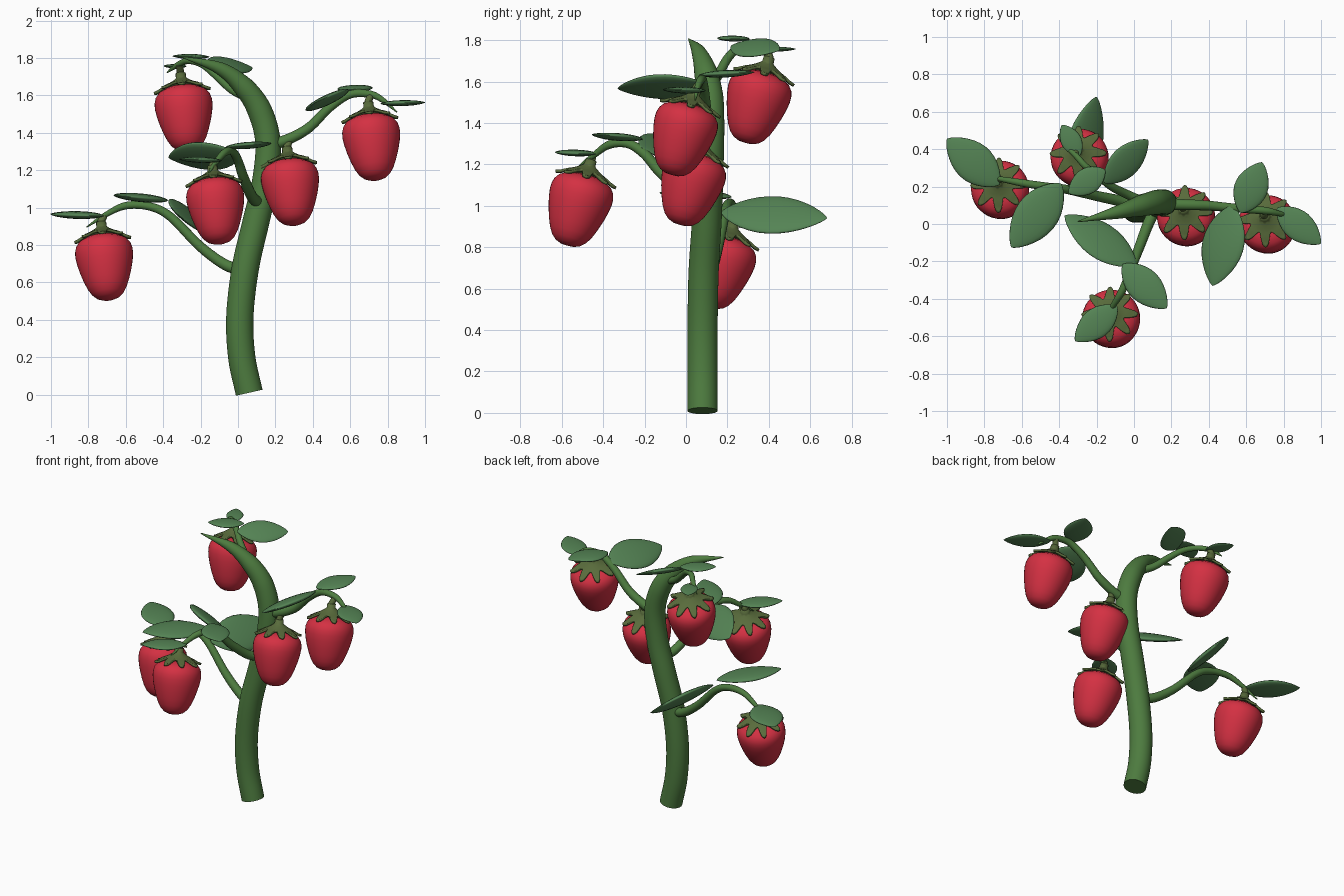
import bpy, bmesh
from math import sin, cos, pi, tau
from mathutils import Vector as V


def material(name, rgb):
    m = bpy.data.materials.new(name)
    m.diffuse_color = (*rgb, 1)
    return m


STEM = material("stem_green", (0.075, 0.20, 0.05))
LEAF = material("leaf_green", (0.09, 0.23, 0.09))
RED = material("fruit_red", (0.66, 0.03, 0.055))
CALYX = material("calyx_green", (0.10, 0.15, 0.045))


def skin(name, rings, mat, caps=True):
    """Join equal-sized rings of points into one smooth mesh."""
    bm = bmesh.new()
    vs = [[bm.verts.new(p) for p in ring] for ring in rings]
    for a, b in zip(vs, vs[1:]):
        n = len(a)
        for i in range(n):
            bm.faces.new((a[i], a[(i + 1) % n], b[(i + 1) % n], b[i]))
    if caps:
        bm.faces.new(vs[0])
        bm.faces.new(vs[-1])
    bmesh.ops.recalc_face_normals(bm, faces=bm.faces)
    for f in bm.faces:
        f.smooth = True
    me = bpy.data.meshes.new(name)
    bm.to_mesh(me)
    bm.free()
    me.materials.append(mat)
    ob = bpy.data.objects.new(name, me)
    bpy.context.collection.objects.link(ob)
    return ob


def tube(name, pts, radii, mat, sides=24):
    """Tapered tube along a smooth curve through the points."""
    p = [V(q) for q in pts]
    p = [2 * p[0] - p[1]] + p + [2 * p[-1] - p[-2]]
    r = [radii[0]] + list(radii) + [radii[-1]]
    path = []
    for i in range(1, len(p) - 2):
        for k in range(6):
            t = k / 6
            a, b, c, d = p[i - 1:i + 3]
            q = 0.5 * (2 * b + (c - a) * t + (2 * a - 5 * b + 4 * c - d) * t ** 2
                       + (3 * b - a - 3 * c + d) * t ** 3)
            path.append((q, r[i] + (r[i + 1] - r[i]) * t))
    path.append((p[-2], r[-2]))
    rings, side = [], V((0.31, 0.95, 0.05))
    for i, (q, rad) in enumerate(path):
        d = (path[min(i + 1, len(path) - 1)][0] - path[max(i - 1, 0)][0]).normalized()
        side = (side - d * side.dot(d)).normalized()
        up = d.cross(side)
        rings.append([q + rad * (side * cos(tau * j / sides) + up * sin(tau * j / sides))
                      for j in range(sides)])
    ob = skin(name, rings, mat)
    ob.data.polygons[-1].use_smooth = ob.data.polygons[-2].use_smooth = False
    return ob


def leaf(name, base, tip, half, normal=(0, 0, 1)):
    """Plump oval blade with its poles at base and tip."""
    base, d = V(base), V(tip) - V(base)
    side = d.cross(V(normal)).normalized()
    up = side.cross(d).normalized()
    rings = []
    for k in range(17):
        s = (1 - cos(pi * k / 16)) / 2
        w = half * max(sin(pi * s ** 0.95), 0.002) ** 0.72
        rings.append([base + d * s + side * w * cos(tau * j / 20) + up * w * 0.2 * sin(tau * j / 20)
                      for j in range(20)])
    skin(name, rings, LEAF)


AXIS = V((-0.09, 0.27, 0.96)).normalized()
TURN = V((0, 0, 1)).rotation_difference(AXIS)
FRUIT = [(0.002, 0), (0.035, 0.003), (0.062, 0.014), (0.085, 0.035), (0.105, 0.068), (0.122, 0.11),
         (0.138, 0.16), (0.149, 0.205), (0.155, 0.245), (0.154, 0.275), (0.147, 0.3),
         (0.130, 0.323), (0.095, 0.343), (0.05, 0.353), (0.002, 0.355)]
CAP = [(0, 0.40), (0.022, 0.40), (0.04, 0.385), (0.07, 0.367), (0.1, 0.354), (0.13, 0.337), (0.165, 0.328)]


def cap_height(r):
    for (a, za), (b, zb) in zip(CAP, CAP[1:]):
        if r <= b:
            return za + (zb - za) * (r - a) / (b - a)
    return CAP[-1][1]


def berry(n, x, y, bottom, attach):
    origin = V((x, y, bottom + 0.196)) - AXIS * 0.2

    def place(r, a, z):
        return origin + TURN @ V((r * cos(a), r * sin(a), z))

    # fruit body
    skin(f"fruit_{n}", [[place(r, tau * j / 40, z) for j in range(40)] for r, z in FRUIT], RED)
    # star-shaped calyx: collar rings, then eight lobes
    count = 96
    angles = [tau * j / count for j in range(count)]
    rings = [[place(0.02, a, 0.43) for a in angles]]
    for k in range(9):
        ring = []
        for a in angles:
            lobe = (0.5 + 0.5 * cos(8 * a)) ** 1.2
            r = 0.022 + (0.06 + 0.07 * lobe) * k / 8
            ring.append(place(r, a, cap_height(r)))
        rings.append(ring)
    cal = skin(f"calyx_{n}", rings, CALYX, caps=False)
    mod = cal.modifiers.new("thickness", "SOLIDIFY")
    mod.thickness = 0.014
    mod.offset = 0
    # stalk up to the branch
    a, b = origin + AXIS * 0.38, origin + AXIS * 0.43
    tube(f"stalk_{n}", [a, b, attach], [0.03, 0.021, 0.018], CALYX, 14)


# main stem
tube("main_stem",
     [(0.06, 0.08, 0.01), (0.02, 0.08, 0.2), (0.01, 0.08, 0.42), (0.04, 0.085, 0.68), (0.095, 0.1, 0.92),
      (0.145, 0.11, 1.14), (0.16, 0.117, 1.35), (0.115, 0.115, 1.52), (0.03, 0.095, 1.645),
      (-0.1, 0.06, 1.745), (-0.3, 0.013, 1.805)],
     [0.073, 0.073, 0.073, 0.073, 0.072, 0.07, 0.068, 0.066, 0.056, 0.034, 0.003], STEM, 32)

# side branches
BRANCHES = {
    "left": [(0.04, 0.09, 0.67), (-0.06, 0.12, 0.69), (-0.2, 0.15, 0.79), (-0.36, 0.185, 0.95),
             (-0.47, 0.2, 1.005), (-0.6, 0.22, 1.01), (-0.71, 0.24, 0.96), (-0.81, 0.26, 0.895)],
    "front": [(0.125, 0.1, 1.03), (0.08, 0.01, 1.05), (0.03, -0.12, 1.16), (0.0, -0.2, 1.25),
              (-0.03, -0.28, 1.3), (-0.07, -0.37, 1.295), (-0.12, -0.45, 1.24), (-0.16, -0.53, 1.18)],
    "right": [(0.14, 0.115, 1.34), (0.23, 0.105, 1.35), (0.37, 0.1, 1.42), (0.49, 0.09, 1.535),
              (0.6, 0.08, 1.605), (0.71, 0.07, 1.605), (0.78, 0.055, 1.57), (0.85, 0.045, 1.51)],
    "upper": [(0.07, 0.11, 1.58), (-0.03, 0.155, 1.63), (-0.12, 0.2, 1.71), (-0.19, 0.255, 1.765),
              (-0.26, 0.31, 1.785), (-0.31, 0.365, 1.77), (-0.35, 0.4, 1.745), (-0.38, 0.42, 1.72)],
}
for name, pts in BRANCHES.items():
    k = 0.8 if name == "upper" else 1
    tube(f"{name}_branch", pts, [k * r for r in (0.032, 0.03, 0.027, 0.024, 0.022, 0.02, 0.014, 0.003)],
         STEM, 16)

# hanging berries: x, y, bottom z, branch attachment
for n, (x, y, z, at) in enumerate([
        (-0.711, 0.17, 0.504, (-0.715, 0.24, 0.955)),
        (-0.117, -0.52, 0.804, (-0.125, -0.45, 1.235)),
        (0.283, 0.024, 0.904, (0.28, 0.103, 1.37)),
        (0.717, -0.015, 1.145, (0.71, 0.07, 1.60)),
        (-0.286, 0.34, 1.3, (-0.315, 0.37, 1.765))], 1):
    berry(n, x, y, z, at)

# leaves: base, tip, half width, facing
for n, args in enumerate([
        ((-0.72, 0.21, 0.955), (-1.0, 0.455, 0.965), 0.105),
        ((-0.39, 0.215, 1.04), (-0.655, -0.125, 1.065), 0.115, (0.1, 0, 1)),
        ((-0.33, 0.17, 0.97), (-0.2, 0.68, 0.94), 0.13, (0.7, 0, 0.72)),
        ((0.01, -0.22, 1.285), (-0.37, 0.045, 1.265), 0.12, (0.33, 0.5, 0.8)),
        ((-0.06, -0.215, 1.32), (0.175, -0.45, 1.345), 0.09),
        ((-0.09, -0.44, 1.25), (-0.315, -0.625, 1.26), 0.08),
        ((0.53, 0.1, 1.585), (0.42, -0.33, 1.565), 0.125, (-0.45, 0, 0.88)),
        ((0.57, 0.06, 1.63), (0.685, 0.33, 1.645), 0.09),
        ((0.765, 0.085, 1.555), (0.998, -0.105, 1.562), 0.08),
        ((-0.16, 0.22, 1.775), (0.075, 0.45, 1.75), 0.09, (0.35, -0.3, 0.88)),
        ((-0.155, 0.29, 1.805), (-0.35, 0.165, 1.81), 0.07),
        ((-0.29, 0.365, 1.755), (-0.385, 0.53, 1.757), 0.055)], 1):
    leaf(f"leaf_{n}", *args)
